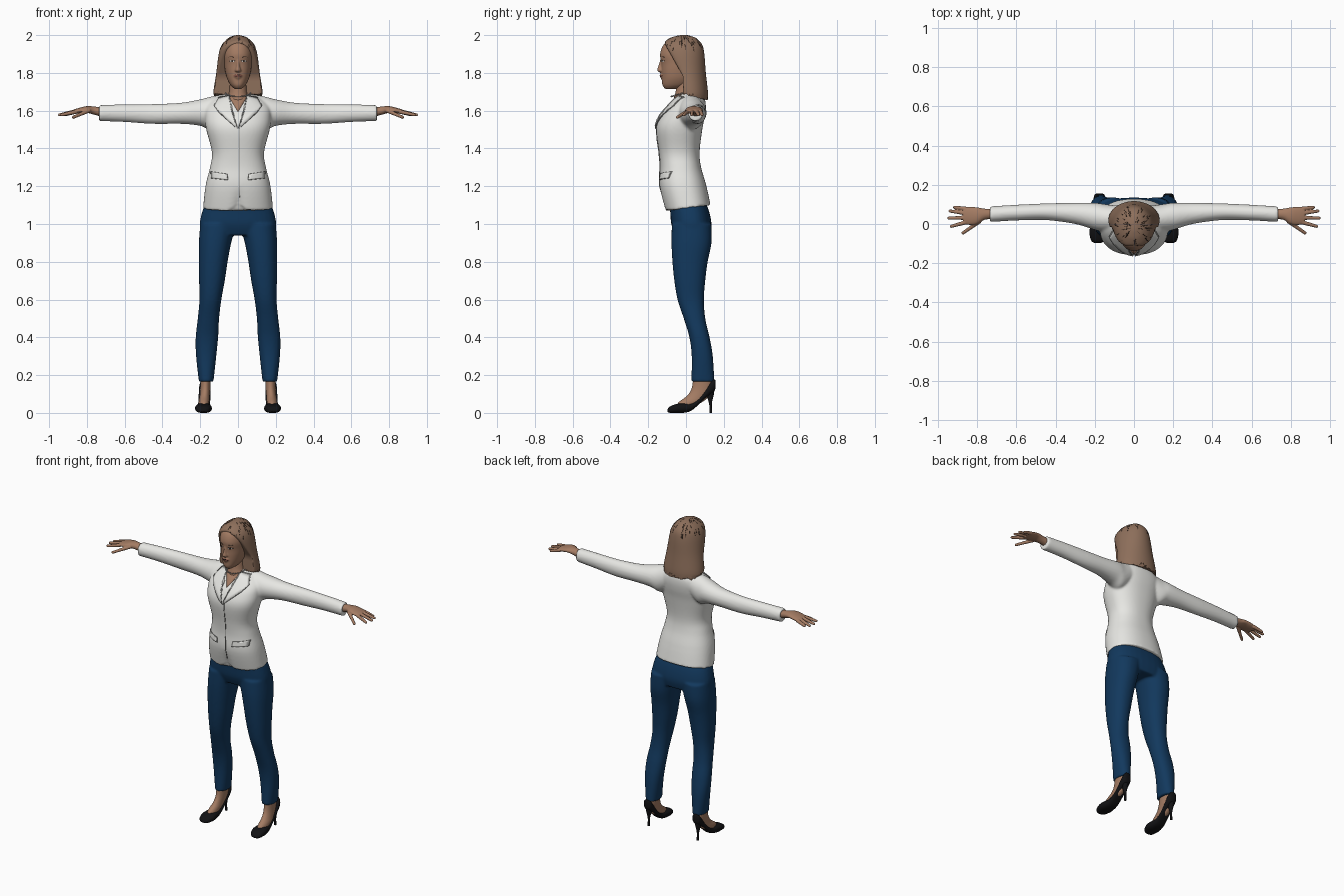
import bpy, bmesh, math, random
from mathutils import Vector
from mathutils.bvhtree import BVHTree

random.seed(4)
if "Cube" in bpy.data.objects:
    bpy.data.objects.remove(bpy.data.objects["Cube"])


def material(name, *rgb):
    m = bpy.data.materials.new(name)
    m.use_nodes = True
    m.diffuse_color = (*rgb, 1)
    m.node_tree.nodes["Principled BSDF"].inputs["Base Color"].default_value = (*rgb, 1)
    return m


SKIN = material("skin", .37, .2, .125)
HAIR = material("brown hair", .27, .16, .105)
STRAND = material("dark hair", .04, .025, .018)
WHITE = material("white cloth", .8, .8, .77)
SEAM = material("grey seam", .22, .22, .21)
NAVY = material("navy cloth", .006, .04, .11)
BLACK = material("black leather", .006, .006, .007)
LIPS = material("lips", .27, .1, .075)
SILVER = material("silver", .5, .5, .5)


def loft(bm, rows, axis="z", n=32, k=2.0, steps=5, warp=None):
    """Smooth skin through rows of (position, a min, a max, b min, b max)."""
    pad = [rows[0], *rows, rows[-1]]
    dense = []
    for p, q, r, s in zip(pad, pad[1:], pad[2:], pad[3:]):
        for i in range(steps):
            t = i / steps
            dense.append([b + .5 * t * (c - a + t * (2 * a - 5 * b + 4 * c - d + t * (3 * (b - c) + d - a)))
                          for a, b, c, d in zip(p, q, r, s)])
    dense.append(rows[-1])
    rings = []
    for pos, a0, a1, b0, b1 in dense:
        ring = []
        for i in range(n):
            ang = math.tau * i / n
            c, s = (math.copysign(abs(f(ang)) ** (2 / k), f(ang)) for f in (math.cos, math.sin))
            a, b = (a0 + a1 + (a1 - a0) * c) / 2, (b0 + b1 + (b1 - b0) * s) / 2
            co = Vector({"z": (a, b, pos), "x": (pos, a, b), "y": (a, pos, b)}[axis])
            if warp:
                warp(co)
            ring.append(bm.verts.new(co))
        rings.append(ring)
    for lo, hi in zip(rings, rings[1:]):
        for i in range(n):
            j = (i + 1) % n
            bm.faces.new((lo[i], lo[j], hi[j], hi[i]))
    bm.faces.new(rings[0])
    bm.faces.new(rings[-1])


def ball(bm, at, size):
    geo = bmesh.ops.create_icosphere(bm, subdivisions=2, radius=size)
    bmesh.ops.translate(bm, verts=geo["verts"], vec=at)


def finish(bm, name, mat, mirror=False, voxel=0, normals=True):
    if normals:
        bmesh.ops.recalc_face_normals(bm, faces=bm.faces)
    mesh = bpy.data.meshes.new(name)
    bm.to_mesh(mesh)
    bm.free()
    mesh.materials.append(mat)
    ob = bpy.data.objects.new(name, mesh)
    bpy.context.collection.objects.link(ob)
    if voxel:
        mod = ob.modifiers.new("blend", "REMESH")
        mod.mode, mod.voxel_size, mod.use_smooth_shade = "VOXEL", voxel, True
        mod = ob.modifiers.new("soften", "SMOOTH")
        mod.factor, mod.iterations = .5, 6
    if mirror:
        ob.modifiers.new("mirror", "MIRROR").use_clip = False
    bpy.ops.object.select_all(action="DESELECT")
    ob.select_set(True)
    bpy.context.view_layer.objects.active = ob
    bpy.ops.object.shade_smooth_by_angle(angle=math.radians(50))
    return ob


def part(name, mat, rows, mirror=False, **options):
    bm = bmesh.new()
    loft(bm, rows, **options)
    return finish(bm, name, mat, mirror)


def surface(ob):
    bpy.context.view_layer.update()
    return BVHTree.FromObject(ob, bpy.context.evaluated_depsgraph_get())


def plate(name, mat, outline, tree, lift=.003, mirror=True):
    """Thin patch that follows the front of a surface."""
    bm = bmesh.new()
    bm.faces.new([bm.verts.new((x, 0, z)) for x, z in outline])
    bmesh.ops.triangulate(bm, faces=bm.faces)
    bmesh.ops.subdivide_edges(bm, edges=bm.edges, cuts=5, use_grid_fill=True)
    for v in bm.verts:
        hit = tree.ray_cast(Vector((v.co.x, -1, v.co.z)), Vector((0, 1, 0)))[0]
        v.co.y = (hit.y if hit else -.05) - lift
    bm.normal_update()
    if sum(f.normal.y for f in bm.faces) > 0:
        bmesh.ops.reverse_faces(bm, faces=bm.faces)
    ob = finish(bm, name, mat, mirror, normals=False)
    ob.modifiers.new("thickness", "SOLIDIFY").thickness = .004


def grown(outline, by):
    cx, cz = (sum(c) / len(outline) for c in zip(*outline))
    return [(x + math.copysign(by, x - cx), z + math.copysign(by, z - cz)) for x, z in outline]


def oval(x, z, w, h):
    return [(x + w * math.cos(math.tau * i / 12), z + h * math.sin(math.tau * i / 12)) for i in range(12)]


# Jacket: body and sleeves blended into one cloth
def hem(co):
    w = max(0, (1.2 - co.z) / .12)
    co.z += w * (.12 * (co.y + .1) + (.045 * math.exp(-(co.x / .025) ** 2) if co.y < 0 else 0))


bm = bmesh.new()
loft(bm, [(1.07, -.185, .185, -.11, .13), (1.2, -.172, .172, -.14, .108), (1.3, -.148, .148, -.137, .08),
          (1.38, -.138, .138, -.143, .072), (1.5, -.168, .168, -.158, .086), (1.57, -.175, .175, -.135, .1),
          (1.62, -.17, .17, -.095, .105), (1.66, -.13, .13, -.06, .1), (1.69, -.07, .07, -.03, .08)],
     n=64, k=2.3, warp=hem)
for side in (1, -1):
    loft(bm, [(.06 * side, -.02, .09, 1.56, 1.69), (.14 * side, -.04, .1, 1.5, 1.675),
              (.2 * side, -.03, .108, 1.52, 1.66), (.3 * side, 0, .108, 1.53, 1.642),
              (.45 * side, .02, .105, 1.53, 1.635), (.6 * side, .018, .098, 1.54, 1.633),
              (.735 * side, .01, .09, 1.545, 1.63)], axis="x")
jacket = finish(bm, "jacket", WHITE, voxel=.007)
cloth = surface(jacket)

# Jacket trim
lapel = [(.05, 1.68), (.1, 1.67), (.125, 1.625), (.1, 1.595), (.005, 1.505), (.035, 1.6)]
flap = [(.055, 1.235), (.14, 1.245), (.142, 1.275), (.06, 1.262)]
plate("neckline_skin", SKIN, [(-.055, 1.685), (0, 1.595), (.055, 1.685)], cloth, mirror=False)
plate("lapel_edges", SEAM, grown(lapel, .003), cloth, .004)
plate("lapels", WHITE, lapel, cloth, .008)
plate("pocket_edges", SEAM, grown(flap, .003), cloth)
plate("pocket_flaps", WHITE, flap, cloth, .006)
plate("front_seam", SEAM, [(.007, 1.51), (.011, 1.51), (.011, 1.14), (.007, 1.14)], cloth, mirror=False)

# Trousers: hips and legs blended
bm = bmesh.new()
loft(bm, [(.94, -.195, .195, -.055, .125), (1, -.203, .203, -.078, .135), (1.08, -.185, .185, -.085, .118),
          (1.16, -.15, .15, -.1, .08)], k=2.4)
for s in (1, -1):
    loft(bm, [(z, s * a, s * b, c, d) for z, a, b, c, d in (
        (.165, .13, .207, .028, .15), (.3, .115, .222, .03, .142), (.4, .105, .224, .018, .125),
        (.5, .1, .213, -.012, .102), (.6, .088, .204, -.045, .095), (.7, .07, .206, -.062, .102),
        (.8, .055, .207, -.072, .115), (.9, .036, .207, -.077, .135), (1, .01, .2, -.075, .135))], k=2.2)
finish(bm, "trousers", NAVY, voxel=.007)

# Hands
bm = bmesh.new()
loft(bm, [(.71, .025, .078, 1.565, 1.615), (.76, .022, .078, 1.578, 1.622), (.8, 0, .085, 1.588, 1.624),
          (.84, -.005, .088, 1.585, 1.615), (.87, .002, .085, 1.582, 1.606)], axis="x")
fingers = [((.86, .078, 1.594), (.915, .085, 1.578)), ((.86, .055, 1.597), (.938, .066, 1.578)),
           ((.86, .032, 1.597), (.945, .03, 1.578)), ((.86, .008, 1.594), (.932, -.012, 1.578)),
           ((.79, .012, 1.6), (.872, -.046, 1.565))]
for base, tip in fingers:
    for i in range(15):
        ball(bm, Vector(base).lerp(Vector(tip), i / 14), .0115 - .0002 * i)
finish(bm, "hands", SKIN, mirror=True, voxel=.003)

# Feet and pumps
part("feet", SKIN, [(.03, .155, .208, -.06, .03), (.06, .152, .208, -.035, .09), (.09, .15, .203, .005, .12),
                    (.13, .146, .2, .03, .135), (.2, .145, .2, .04, .135)], mirror=True)
part("pumps", BLACK, [(-.098, .172, .2, .006, .018), (-.085, .152, .218, 0, .034), (-.05, .139, .227, 0, .047),
                      (-.015, .141, .224, 0, .052), (.025, .146, .215, .01, .052), (.065, .147, .21, .042, .075),
                      (.1, .146, .208, .075, .115), (.13, .146, .206, .098, .16), (.15, .152, .2, .115, .178),
                      (.156, .165, .188, .13, .17)], mirror=True, axis="y", k=2.5)
part("heels", BLACK, [(0, .17, .184, .125, .139), (.05, .17, .184, .122, .137),
                      (.1, .16, .194, .105, .148), (.13, .155, .2, .1, .15)], mirror=True, n=16)

# Neck and head
part("neck", SKIN, [(1.6, -.07, .07, -.065, .06), (1.66, -.06, .06, -.065, .055),
                    (1.7, -.047, .047, -.055, .045), (1.78, -.045, .045, -.045, .045)])
bm = bmesh.new()
loft(bm, [(1.715, -.018, .018, -.11, -.05), (1.735, -.04, .04, -.125, .01), (1.77, -.058, .058, -.128, .04),
          (1.81, -.068, .068, -.13, .06), (1.85, -.074, .074, -.131, .08), (1.9, -.077, .077, -.137, .085),
          (1.95, -.066, .066, -.118, .075), (1.98, -.04, .04, -.075, .045), (1.99, -.01, .01, -.03, .01)], n=48, k=2.2)
loft(bm, [(1.802, -.008, .008, -.137, -.11), (1.812, -.017, .017, -.153, -.11), (1.835, -.01, .01, -.148, -.11),
          (1.865, -.007, .007, -.138, -.11), (1.89, -.005, .005, -.134, -.11)], n=16)
loft(bm, [(1.765, -.01, .01, -.13, -.1), (1.785, -.025, .025, -.139, -.1), (1.802, -.01, .01, -.13, -.1)], n=16)
face = surface(finish(bm, "head", SKIN, voxel=.004))

# Face details
plate("eye_whites", WHITE, oval(.031, 1.862, .013, .005), face, .001)
plate("irises", STRAND, oval(.031, 1.862, .005, .005), face, .002)
plate("upper_lashes", STRAND, [(.016, 1.864), (.031, 1.869), (.047, 1.864), (.031, 1.866)], face, .002)
plate("eyebrows", STRAND, [(.014, 1.881), (.04, 1.888), (.053, 1.881), (.04, 1.885)], face, .001)
plate("mouth", LIPS, oval(0, 1.785, .024, .007), face, .001, mirror=False)
plate("mouth_line", STRAND, oval(0, 1.786, .021, .001), face, .002, mirror=False)


# Hair: a full volume cut back so that the face shows
def hairline(co):
    co.y = max(co.y, -.015 - .095 * min(1, max(0, (co.z - 1.78) / .17)))
    if co.z < 1.68:
        co.z += max(0, .08 - co.y) * .3 + random.uniform(-.012, .008)


hair = part("hair", HAIR, [(1.665, -.125, .125, -.06, .115), (1.7, -.13, .13, -.08, .116), (1.8, -.115, .115, -.1, .105),
                           (1.9, -.102, .102, -.13, .097), (1.95, -.084, .084, -.127, .085),
                           (1.983, -.052, .052, -.085, .055), (1.997, -.02, .02, -.045, .02),
                           (2, -.005, .005, -.02, 0)], n=64, warp=hairline)
scalp = surface(hair)

# Dark strands combed away from the crown
curve = bpy.data.curves.new("dark_strands", "CURVE")
curve.dimensions, curve.bevel_depth, curve.bevel_resolution = "3D", .0013, 0
curve.materials.append(STRAND)
core = Vector((0, -.02, 1.88))
for i in range(70):
    turn, start = random.uniform(0, math.tau), random.uniform(.15, 1.1)
    points = []
    for j in range(6):
        tilt = start + j * random.uniform(.03, .06)
        way = Vector((math.sin(tilt) * math.cos(turn), math.sin(tilt) * math.sin(turn), math.cos(tilt)))
        points.append(scalp.ray_cast(core, way)[0] or core)
    line = curve.splines.new("POLY")
    line.points.add(len(points) - 1)
    for dot, co in zip(line.points, points):
        dot.co = (*co, 1)
bpy.context.collection.objects.link(bpy.data.objects.new("dark_strands", curve))

# Bead necklace
bm = bmesh.new()
for i in range(40):
    a = math.tau * i / 40
    ball(bm, (.066 * math.cos(a), -.01 + .068 * math.sin(a), 1.695 + .02 * math.sin(a)), .004)
finish(bm, "necklace", SILVER)
